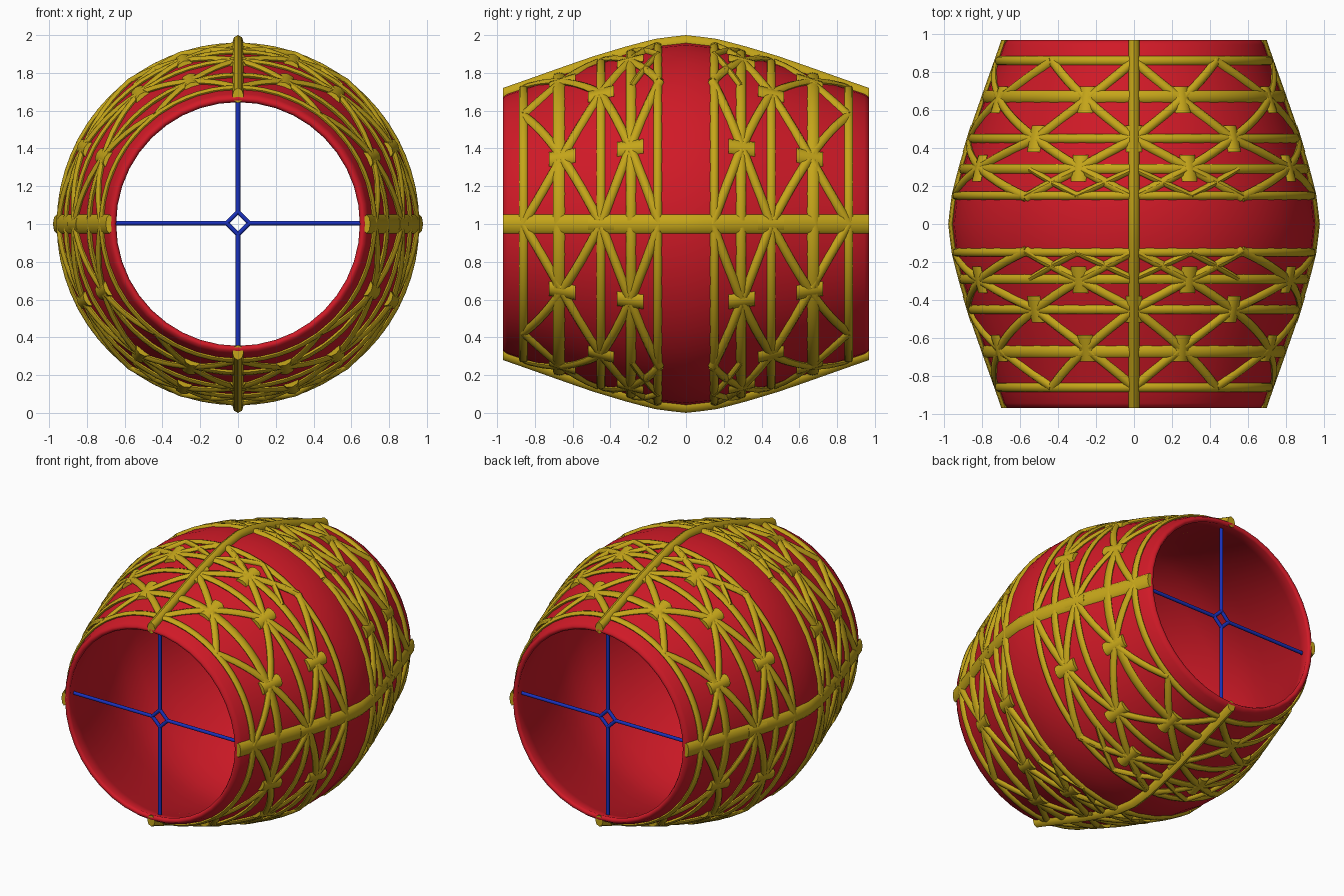
import bpy, bmesh, math
from mathutils import Vector

if "Cube" in bpy.data.objects:
    bpy.data.objects.remove(bpy.data.objects["Cube"])

CZ = 1.0
# barrel half profile: (distance from middle, outer radius)
PROFILE = [(0, .96), (.15, .943), (.3, .905), (.5, .845), (.7, .775), (.86, .718), (.97, .68)]


def radius(y):
    y = min(abs(y), .97)
    for (a, ra), (b, rb) in zip(PROFILE, PROFILE[1:]):
        if y <= b:
            return ra + (rb - ra) * (y - a) / (b - a)


def material(name, col):
    m = bpy.data.materials.new(name)
    m.diffuse_color = (*col, 1)
    m.use_nodes = True
    m.node_tree.nodes["Principled BSDF"].inputs["Base Color"].default_value = m.diffuse_color
    return m


RED = material("red", (.63, .01, .02))
GOLD = material("gold", (.56, .38, .01))
BLUE = material("blue", (.01, .03, .5))


def finish(bm, name, mat, angle=50):
    bmesh.ops.recalc_face_normals(bm, faces=bm.faces)
    me = bpy.data.meshes.new(name)
    bm.to_mesh(me)
    bm.free()
    ob = bpy.data.objects.new(name, me)
    bpy.context.collection.objects.link(ob)
    me.materials.append(mat)
    bpy.ops.object.select_all(action='DESELECT')
    ob.select_set(True)
    bpy.context.view_layer.objects.active = ob
    bpy.ops.object.shade_smooth_by_angle(angle=math.radians(angle))
    return ob


def loft(bm, rings, closed):
    loops = [[bm.verts.new(p) for p in r] for r in rings]
    pairs = list(zip(loops, loops[1:])) + ([(loops[-1], loops[0])] if closed else [])
    for a, b in pairs:
        for i in range(len(a)):
            j = (i + 1) % len(a)
            bm.faces.new((a[i], a[j], b[j], b[i]))
    if not closed:
        bm.faces.new(loops[0])
        bm.faces.new(loops[-1])


def surface(t, y, lift=0):
    r = radius(y) + lift
    return Vector((r * math.cos(t), y, CZ + r * math.sin(t)))


def rope(bm, path, width, height, closed=False):
    """Sweep a flattened oval along (angle, y) points lying on the barrel."""
    pts = [surface(t, y) for t, y in path]
    n, rings = len(pts), []
    for i, (t, y) in enumerate(path):
        a = pts[(i - 1) % n] if closed else pts[max(i - 1, 0)]
        b = pts[(i + 1) % n] if closed else pts[min(i + 1, n - 1)]
        out = Vector((math.cos(t), 0, math.sin(t)))
        side = (b - a).cross(out).normalized()
        rings.append([pts[i] + side * math.cos(k * math.pi / 4) * width / 2
                      + out * math.sin(k * math.pi / 4) * height for k in range(8)])
    loft(bm, rings, closed)


def strand(bm, a, b, width=.05):
    n = 12
    rope(bm, [(a[0] + (b[0] - a[0]) * i / n, a[1] + (b[1] - a[1]) * i / n)
              for i in range(n + 1)], width, .02)


# hollow barrel shell with rounded rims
outer = [(s * y, r) for s in (-1, 1) for y, r in (PROFILE[::-1] if s < 0 else PROFILE[1:])]
outer[0], outer[-1] = (-.945, .69), (.945, .69)
section = [(-.97, .672)] + outer + [(.97, .672), (.97, .655), (.955, .645)]
section += [(y, radius(y) - .04) for y in (.85, .7, .5, .3, .15, 0, -.15, -.3, -.5, -.7, -.85)]
section += [(-.955, .645), (-.97, .655)]
bm = bmesh.new()
N = 40
loft(bm, [[(r * math.cos(2 * math.pi * i / N), y, CZ + r * math.sin(2 * math.pi * i / N))
           for y, r in section] for i in range(N)], True)
finish(bm, "barrel_shell", RED, 60)

# hoops around the barrel
bm = bmesh.new()
for y, w in ((.15, .045), (.29, .055), (.45, .05), (.67, .07), (.86, .05)):
    for s in (-1, 1):
        rope(bm, [(2 * math.pi * i / 64, s * y) for i in range(64)], w, .017, True)
finish(bm, "hoop_ropes", GOLD)

# four straight ropes along the barrel
bm = bmesh.new()
for k in range(4):
    w, h = ((.1, .02), (.06, .04))[k % 2]
    rope(bm, [(k * math.pi / 2, -.97 + 1.94 * i / 24) for i in range(25)], w, h)
finish(bm, "lengthwise_ropes", GOLD)

# crossed lacing, repeated in each quarter and on both ends
HUBS = [0, 53, 90]
FINE = [53, 71.5, 90]
bm = bmesh.new()
knots = set()
for sx in (-1, 1):
    for sz in (-1, 1):
        for sy in (-1, 1):
            def at(deg, y):
                t = math.radians(deg) * sz
                return (t if sx > 0 else math.pi - t, sy * y)
            for angles, rows, w in ((HUBS, ((.45, .86), (.14, .45)), .05),
                                    (FINE, ((.15, .29),), .035)):
                for a, b in zip(angles, angles[1:]):
                    for lo, hi in rows:
                        strand(bm, at(a, lo), at(b, hi), w)
                        strand(bm, at(a, hi), at(b, lo), w)
                        if angles is HUBS:
                            knots.add(at((a + b) / 2, (lo + hi) / 2))
            for d in HUBS:
                knots.add(at(d, .45))
finish(bm, "crossed_lacing", GOLD)

# flattened swellings where the laces cross
bm = bmesh.new()
for t, y in knots:
    rope(bm, [(t, y + d) for d in (-.07, -.035, 0, .035, .07)], .085, .023)
finish(bm, "lacing_knots", GOLD)


def rod(bm, a, b, r=.012):
    a, b = Vector(a), Vector(b)
    d = (b - a).normalized()
    u = d.cross(Vector((0, 1, 0)))
    v = d.cross(u)
    loft(bm, [[p + u * math.cos(k * math.pi / 4) * r + v * math.sin(k * math.pi / 4) * r
               for k in range(8)] for p in (a, b)], False)


# wire cross with a diamond centre inside each opening
for name, y in (("front_cross", -.87), ("back_cross", .87)):
    bm = bmesh.new()
    for k in range(4):
        c, s = round(math.cos(k * math.pi / 2)), round(math.sin(k * math.pi / 2))
        rod(bm, (.06 * c, y, CZ + .005 + .06 * s), (.68 * c, y, CZ + .005 + .68 * s))
        rod(bm, (.06 * c, y, CZ + .005 + .06 * s), (-.06 * s, y, CZ + .005 + .06 * c))
    finish(bm, name, BLUE)
